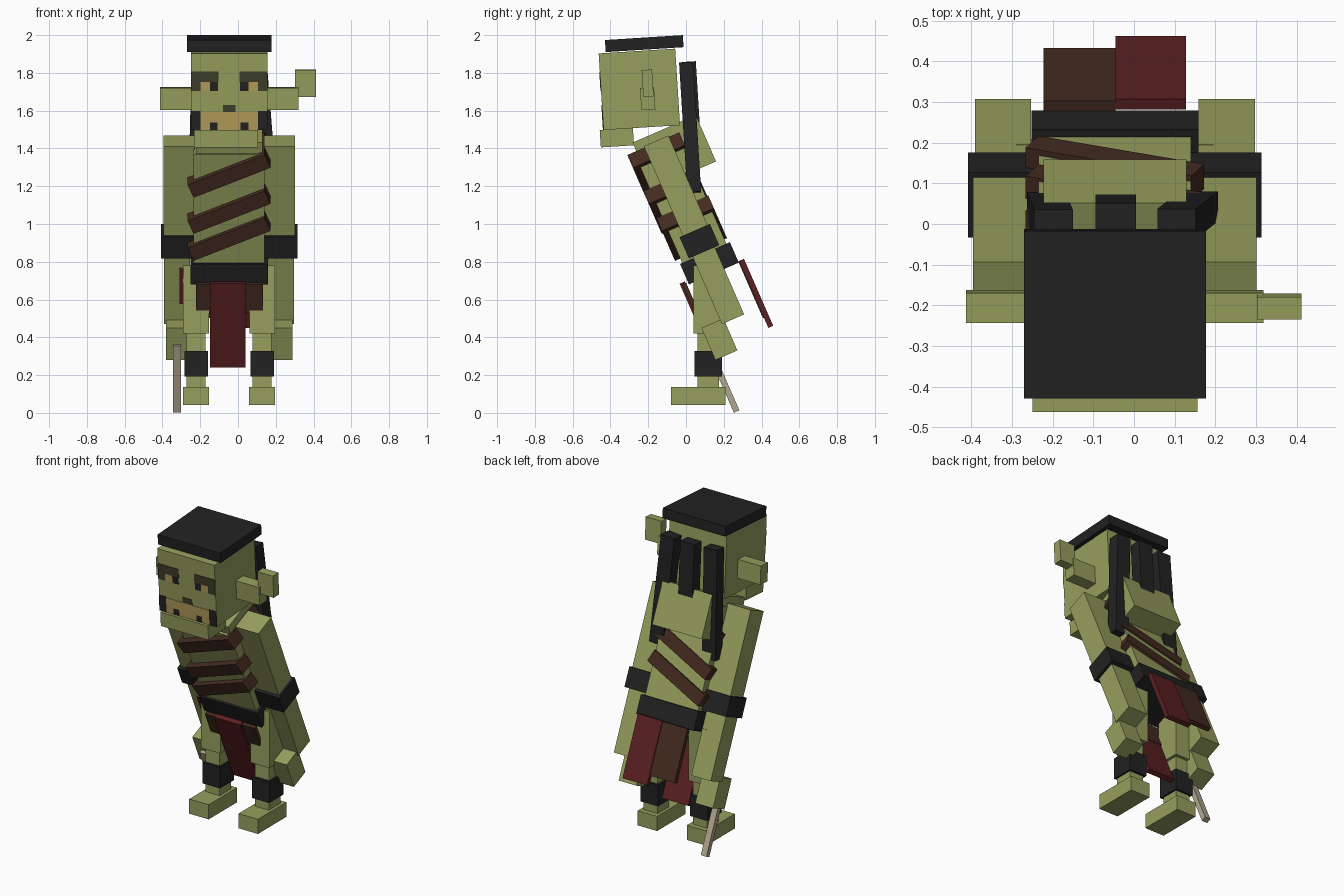
import bpy
from math import radians
from mathutils import Matrix, Vector

if "Cube" in bpy.data.objects:
    bpy.data.objects.remove(bpy.data.objects["Cube"], do_unlink=True)

MID = -0.047      # body centre line in x
LEAN = 23.6       # forward lean of torso, arms and cloths
NOD = 3.6         # tilt of the head


def material(name, r, g, b):
    m = bpy.data.materials.new(name)
    m.use_nodes = True
    m.diffuse_color = (r, g, b, 1)
    bsdf = m.node_tree.nodes["Principled BSDF"]
    bsdf.inputs["Base Color"].default_value = (r, g, b, 1)
    bsdf.inputs["Roughness"].default_value = 0.9
    return m


GREEN = material("skin_green", 0.305, 0.345, 0.112)
BLACK = material("black", 0.016, 0.016, 0.016)
BROWN = material("leather_brown", 0.058, 0.024, 0.0145)
RED = material("cloth_red", 0.105, 0.0145, 0.016)
BONE = material("bone", 0.45, 0.38, 0.28)
TAN = material("face_tan", 0.45, 0.33, 0.1)
OLIVE = material("dark_olive", 0.048, 0.048, 0.023)


def frame(center, rx=0, ry=0):
    return (Matrix.Translation(center) @ Matrix.Rotation(radians(rx), 4, 'X')
            @ Matrix.Rotation(radians(ry), 4, 'Y'))


def box(name, center, size, mat, rx=0, ry=0, base=None):
    """Box of a full size, tilted about x then y, optionally inside a base frame."""
    bpy.ops.mesh.primitive_cube_add(size=1)
    ob = bpy.context.object
    ob.name = ob.data.name = name
    m = frame(center, rx, ry)
    if base is not None:
        m = base @ m
    ob.data.transform(Matrix.Diagonal((*size, 1)))
    ob.matrix_world = m
    ob.data.materials.append(mat)
    return ob


# Head, hair cap, jaw and ears
HEAD = 0.406
head_frame = frame((MID, -0.247, 1.713), NOD)
box("head", (0, 0, 0), (HEAD, HEAD, HEAD), GREEN, base=head_frame)
box("hair_cap", (MID, -0.221, 1.955), (0.447, 0.413, 0.064), BLACK, NOD)
box("jaw", (-0.063, -0.366, 1.457), (0.338, 0.176, 0.092), GREEN, NOD)
for side, name in ((-1, "right_ear"), (1, "left_ear")):
    box(name, (MID + side * 0.284, -0.203, 1.664), (0.164, 0.074, 0.118), GREEN, NOD)
box("left_ear_tip", (0.357, -0.203, 1.745), (0.11, 0.055, 0.143), GREEN, NOD)

# Face plates on an eight by eight grid: column, row from top, width, height
CELL = HEAD / 8
FACE = [
    ("brow", OLIVE, 0, 1.9, 2.9, 1.1),
    ("eye_corner", OLIVE, 0, 3, 1, 0.9),
    ("eye", TAN, 1, 3, 1, 0.9),
    ("pupil", BLACK, 2, 3, 0.85, 0.9),
    ("cheek_shadow", BLACK, 0, 6, 1, 2),
    ("fang_gap", BLACK, 2, 7.2, 0.8, 0.8),
    ("mouth_side", TAN, 1, 6.1, 1, 1.9),
    ("mouth_upper", TAN, 2, 6.1, 0.8, 1.1),
    ("mouth_middle", TAN, 2.8, 6.1, 1.2, 1.9),
    ("nose", OLIVE, 3.35, 5.4, 0.65, 0.7),
]
for name, mat, col, row, w, h in FACE:
    for side, label in ((-1, "right"), (1, "left")):
        x = side * (4 - col - w / 2) * CELL
        z = (4 - row - h / 2) * CELL
        box(f"{label}_{name}", (x, -HEAD / 2, z), (w * CELL, 0.006, h * CELL),
            mat, base=head_frame)

# Hair strands down the back
box("hair_strand_right", (-0.207, 0.022, 1.51), (0.095, 0.07, 0.69), BLACK, NOD, 1.5)
box("hair_strand_middle", (-0.045, 0.025, 1.69), (0.1, 0.075, 0.34), BLACK, NOD)
box("hair_strand_left", (0.132, 0.022, 1.51), (0.095, 0.074, 0.69), BLACK, NOD, -4.5)

# Torso, shoulder hump and belt
box("torso", (MID, -0.014, 1.098), (0.375, 0.255, 0.70), GREEN, LEAN)
box("shoulder_hump", (MID, -0.062, 1.381), (0.352, 0.365, 0.268), GREEN, LEAN)
box("belt", (MID, 0.124, 0.792), (0.41, 0.288, 0.118), BLACK, LEAN)

# Slanted leather straps wrapped round the torso
for i, (y, z) in enumerate(((-0.124, 1.312), (-0.04, 1.121), (0.03, 0.978))):
    box(f"chest_strap_{i + 1}", (MID, y, z), (0.443, 0.30, 0.08), BROWN, LEAN, -23)

# Arms
for side, name in ((-1, "right"), (1, "left")):
    x = MID + side * 0.266
    box(name + "_upper_arm", (x, -0.042, 1.174), (0.165, 0.142, 0.58), GREEN, LEAN)
    box(name + "_arm_cuff", (x, 0.071, 0.909), (0.19, 0.175, 0.123), BLACK, LEAN)
    box(name + "_forearm", (x + side * 0.009, 0.159, 0.702), (0.138, 0.128, 0.45), GREEN, LEAN)
    box(name + "_hand", (x + side * 0.006, 0.177, 0.39), (0.126, 0.127, 0.185), GREEN, LEAN)

# Legs
for side, name in ((-1, "right"), (1, "left")):
    x = MID + side * 0.175
    box(name + "_thigh", (x, 0.118, 0.6), (0.136, 0.156, 0.36), GREEN)
    box(name + "_shin", (x, 0.118, 0.28), (0.1, 0.116, 0.32), GREEN)
    box(name + "_ankle_cuff", (x, 0.118, 0.26), (0.124, 0.144, 0.136), BLACK)
    box(name + "_foot", (x, 0.065, 0.09), (0.138, 0.288, 0.094), GREEN)


def hanging(name, x0, x1, top, length, mat, thick=0.028):
    """Cloth strip hanging from a top (y, z) point along the lean."""
    down = Matrix.Rotation(radians(LEAN), 3, 'X') @ Vector((0, 0, -length / 2))
    c = Vector(((x0 + x1) / 2, *top)) + down
    box(name, c, (x1 - x0, thick, length), mat, LEAN)


# Loincloths, front and back
hanging("front_cloth_brown", -0.222, 0.132, (-0.01, 0.685), 0.165, BROWN, 0.022)
hanging("front_cloth_red", -0.147, 0.04, (-0.02, 0.69), 0.485, RED, 0.03)
hanging("back_cloth_brown", -0.222, -0.046, (0.29, 0.805), 0.325, BROWN)
hanging("back_cloth_red", -0.046, 0.128, (0.294, 0.81), 0.387, RED)
hanging("side_cloth", -0.309, -0.289, (0.045, 0.76), 0.19, RED, 0.05)

# Bone blade held below the right hand
hanging("bone_blade", -0.343, -0.303, (0.114, 0.36), 0.385, BONE, 0.032)
